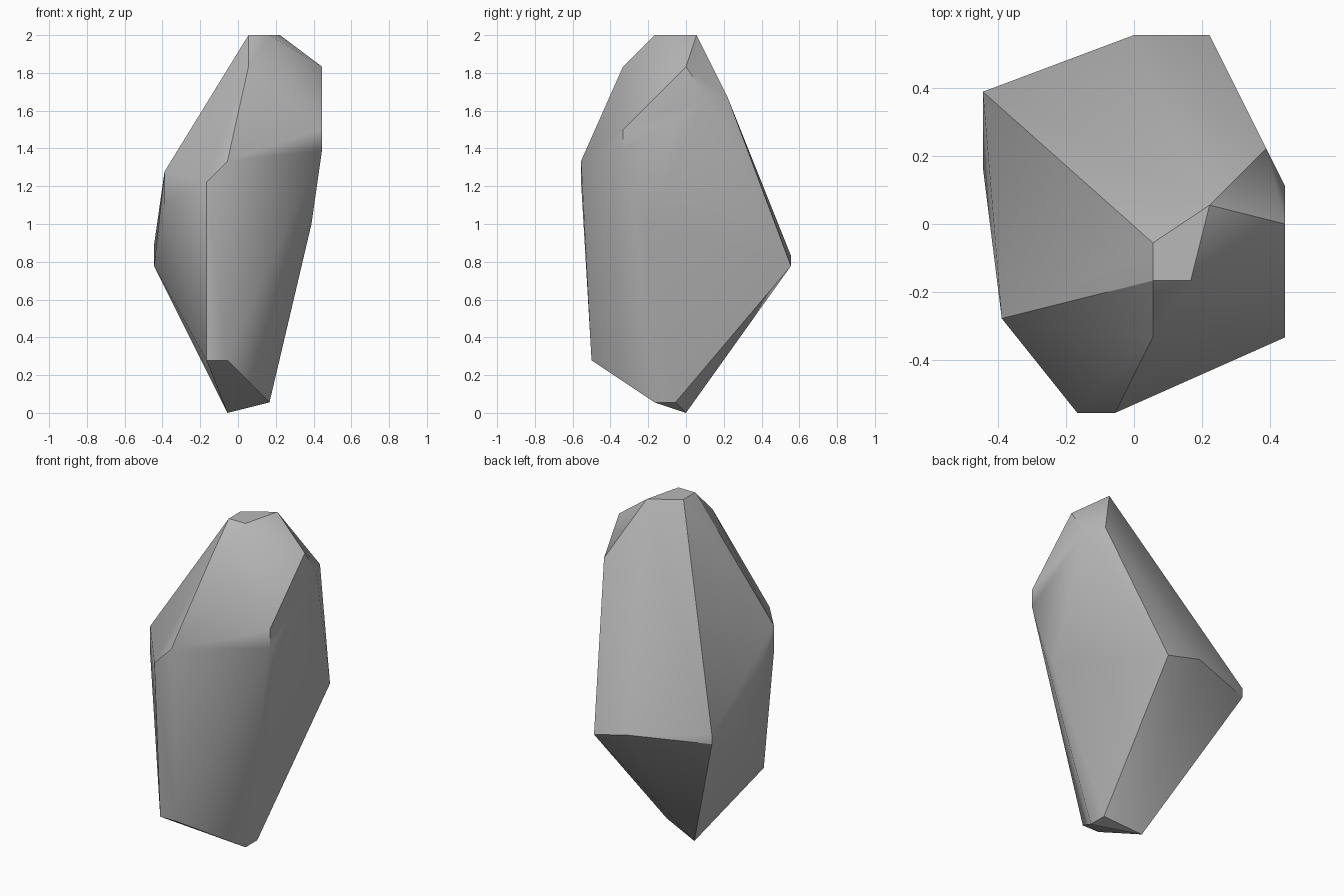
import bpy
import bmesh
from math import radians

default_cube = bpy.data.objects.get("Cube")
if default_cube:
    bpy.data.objects.remove(default_cube, do_unlink=True)

# Corners of the boulder, in lattice steps
STEP = 1 / 18
crown = [(1, -1, 36), (4, 1, 36), (3, -3, 36), (1, -3, 36)]
shoulders = [(1, -6, 33), (8, 0, 33), (8, 2, 30), (7, 4, 30)]
front_ridge = [(-1, -10, 24), (-3, -10, 22), (-3, -9, 5), (-1, -9, 5)]
left_side = [(8, -6, 27), (8, -6, 25), (7, -4, 18)]
right_side = [(-7, -5, 23), (-7, -5, 20), (-8, 3, 14), (-8, 7, 16), (-8, 7, 15)]
back_edge = [(4, 10, 14), (0, 10, 15)]
foot = [(3, -3, 1), (3, -1, 1), (-1, 0, 0)]
corners = crown + shoulders + front_ridge + left_side + right_side + back_edge + foot


def make_material(name, color):
    material = bpy.data.materials.new(name)
    material.use_nodes = True
    material.diffuse_color = color
    material.node_tree.nodes["Principled BSDF"].inputs["Base Color"].default_value = color
    return material


def make_hull(name, points, material):
    """Wrap a tight convex skin around the given corners."""
    bm = bmesh.new()
    for point in points:
        bm.verts.new([coordinate * STEP for coordinate in point])
    bmesh.ops.convex_hull(bm, input=bm.verts[:])
    loose = [vert for vert in bm.verts if not vert.link_faces]
    bmesh.ops.delete(bm, geom=loose, context="VERTS")
    bmesh.ops.dissolve_limit(bm, angle_limit=radians(1), verts=bm.verts[:], edges=bm.edges[:])
    bmesh.ops.recalc_face_normals(bm, faces=bm.faces[:])
    mesh = bpy.data.meshes.new(name)
    bm.to_mesh(mesh)
    bm.free()
    mesh.materials.append(material)
    hull = bpy.data.objects.new(name, mesh)
    bpy.context.collection.objects.link(hull)
    return hull


# Faceted boulder with soft shallow edges and crisp steep ones
stone_grey = make_material("stone grey", (0.48, 0.48, 0.48, 1))
boulder = make_hull("boulder", corners, stone_grey)
bpy.ops.object.select_all(action="DESELECT")
boulder.select_set(True)
bpy.context.view_layer.objects.active = boulder
bpy.ops.object.shade_smooth_by_angle(angle=radians(30))
